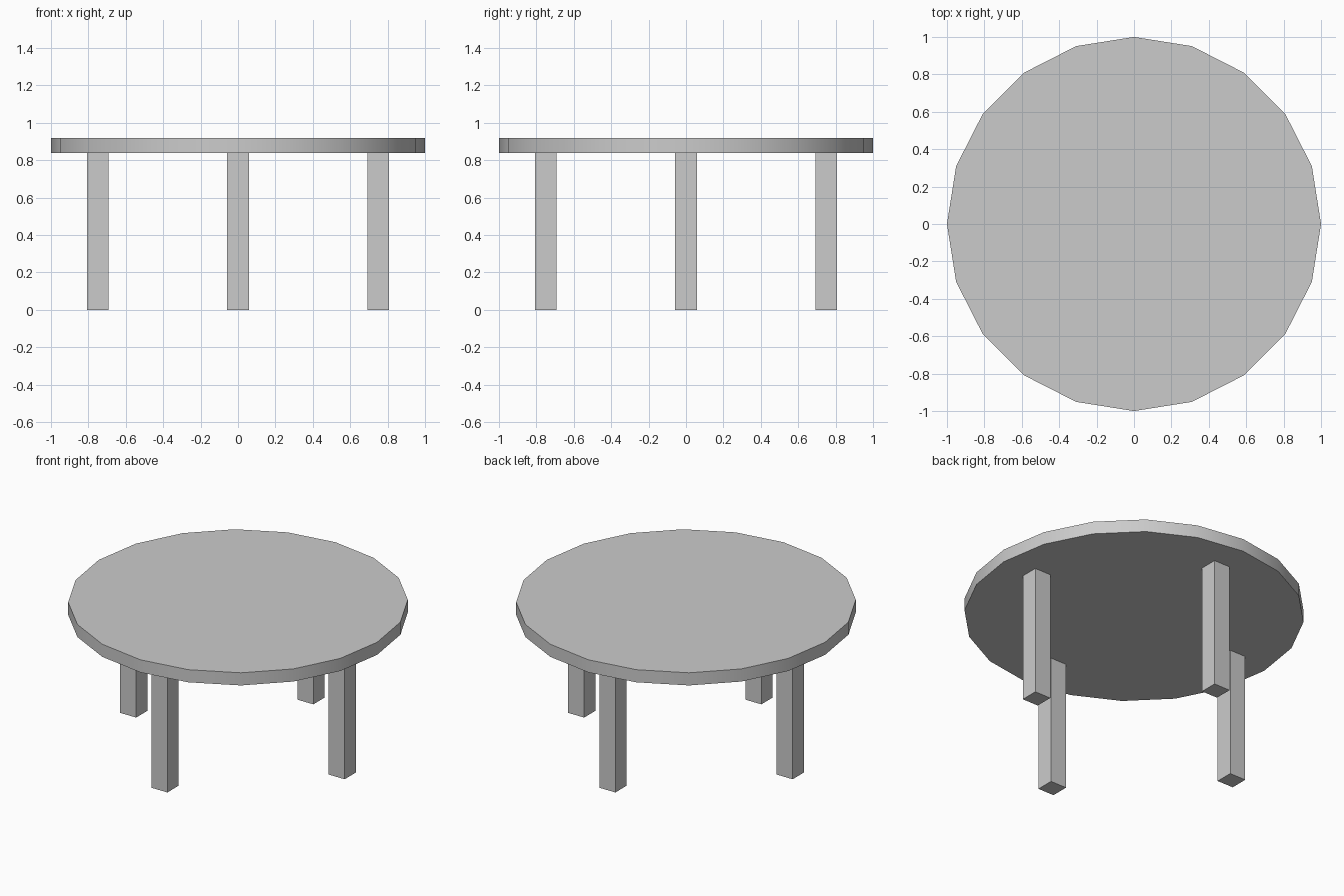
import bpy
import math

if "Cube" in bpy.data.objects:
    bpy.data.objects.remove(bpy.data.objects["Cube"])

TOP_Z, UNDER_Z = 0.92, 0.838
LEG_WIDTH, LEG_RADIUS = 0.115, 0.749

# Round tabletop: 20 sides with a smooth-shaded rim
bpy.ops.mesh.primitive_cylinder_add(
    vertices=20, radius=1, depth=TOP_Z - UNDER_Z,
    location=(0, 0, (TOP_Z + UNDER_Z) / 2))
bpy.context.object.name = "tabletop"
bpy.ops.object.shade_smooth_by_angle(angle=math.radians(30))

# Four square legs, one on each axis direction
for name, dx, dy in (("right_leg", 1, 0), ("back_leg", 0, 1),
                     ("left_leg", -1, 0), ("front_leg", 0, -1)):
    bpy.ops.mesh.primitive_cube_add(
        size=1, location=(dx * LEG_RADIUS, dy * LEG_RADIUS, UNDER_Z / 2))
    leg = bpy.context.object
    leg.name = name
    leg.scale = (LEG_WIDTH, LEG_WIDTH, UNDER_Z)
    bpy.ops.object.transform_apply(location=False, rotation=False, scale=True)
